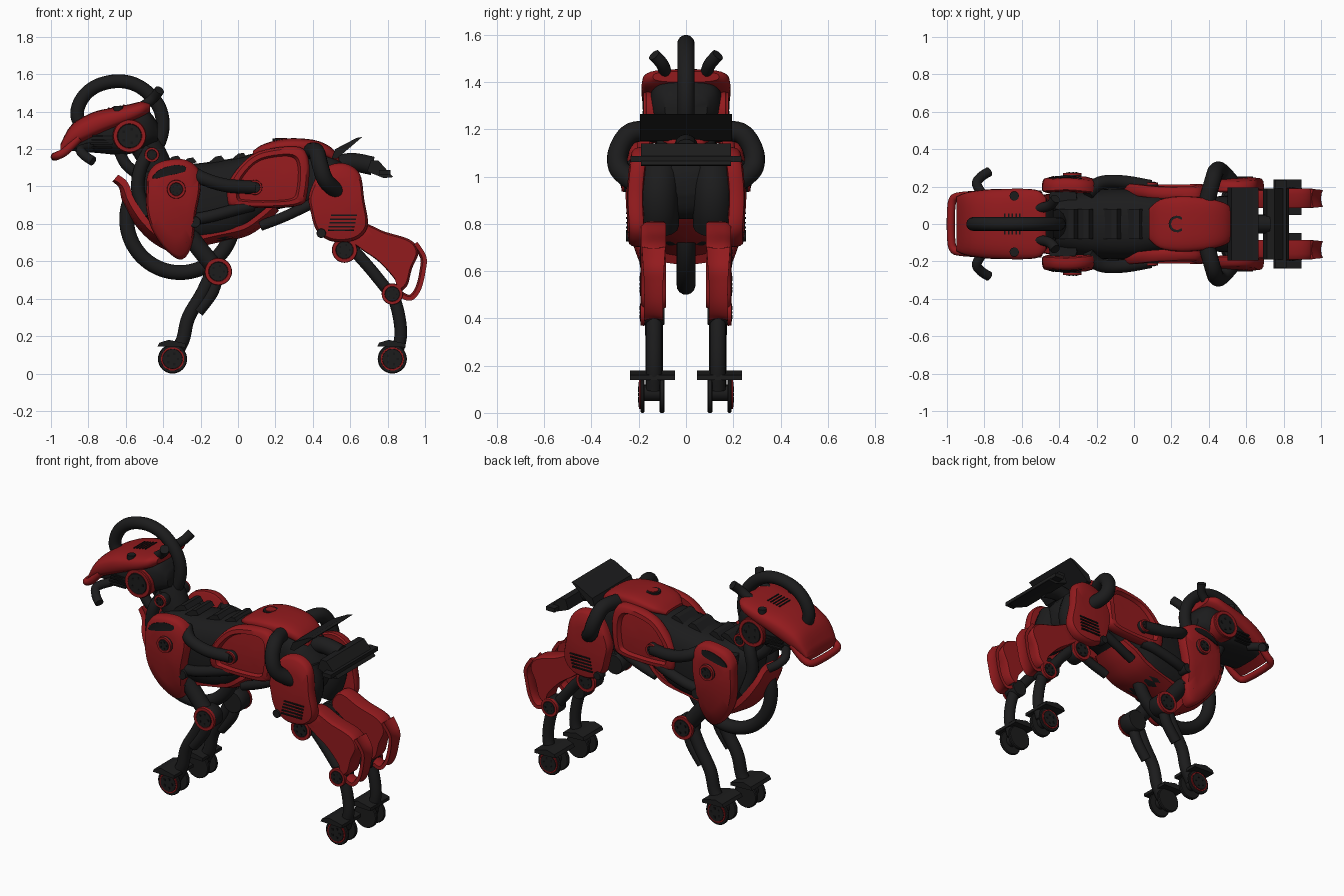
import bpy, bmesh, math
from mathutils import Vector

if "Cube" in bpy.data.objects:
    bpy.data.objects.remove(bpy.data.objects["Cube"])

def mat(name, c):
    m = bpy.data.materials.new(name)
    m.diffuse_color = (*c, 1)
    m.use_nodes = True
    m.node_tree.nodes["Principled BSDF"].inputs["Base Color"].default_value = m.diffuse_color
    return m

RED = mat("red armour", (0.29, 0.0105, 0.0125))
BLACK = mat("black frame", (0.0115, 0.0115, 0.012))
DARK = mat("dark vents", (0.0075, 0.0075, 0.008))

def spline(pts, n=5, closed=False):
    """Catmull-Rom through points of any dimension."""
    k, out = len(pts), []
    for i in range(k if closed else k - 1):
        g = (lambda j: pts[j % k]) if closed else (lambda j: pts[max(0, min(k - 1, j))])
        a, b, c, d = g(i - 1), g(i), g(i + 1), g(i + 2)
        for s in range(n):
            t = s / n
            out.append(tuple(0.5 * (2 * q + (r - p) * t + (2 * p - 5 * q + 4 * r - w) * t * t
                       + (3 * q - p - 3 * r + w) * t ** 3) for p, q, r, w in zip(a, b, c, d)))
    return out if closed else out + [tuple(pts[-1])]

def skin(name, rings, m, smooth=True):
    """Bridge closed rings of points and cap both ends with a fan."""
    bm = bmesh.new()
    vs = [[bm.verts.new(p) for p in r] for r in rings]
    n = len(rings[0])
    for a, b in zip(vs, vs[1:]):
        for i in range(n):
            bm.faces.new((a[i], a[(i + 1) % n], b[(i + 1) % n], b[i]))
    for r, pts in ((vs[0], rings[0]), (vs[-1], rings[-1])):
        c = bm.verts.new(sum((Vector(p) for p in pts), Vector()) / n)
        for i in range(n):
            bm.faces.new((r[i], r[(i + 1) % n], c))
    bmesh.ops.recalc_face_normals(bm, faces=bm.faces)
    me = bpy.data.meshes.new(name)
    bm.to_mesh(me)
    bm.free()
    me.materials.append(m)
    ob = bpy.data.objects.new(name, me)
    bpy.context.collection.objects.link(ob)
    if smooth:
        bpy.ops.object.select_all(action='DESELECT')
        bpy.context.view_layer.objects.active = ob
        ob.select_set(True)
        bpy.ops.object.shade_smooth_by_angle(angle=math.radians(40))
    return ob

def tube(name, pts, r, m=BLACK, n=14):
    p = [Vector(q) for q in spline(pts, 6)]
    rings, up = [], None
    for i, q in enumerate(p):
        t = (p[min(i + 1, len(p) - 1)] - p[max(i - 1, 0)]).normalized()
        if up is None:
            up = t.orthogonal()
        up = (up - t * up.dot(t)).normalized()
        side = t.cross(up)
        rings.append([q + r * (up * math.cos(a) + side * math.sin(a))
                      for a in (2 * math.pi * k / n for k in range(n))])
    return skin(name, rings, m)

def panel(name, pts, y0, y1, s=1, m=RED, curved=True, recess=False, bulge=0, zc=0, bx=0):
    """Outline in x,z given thickness along y, with softened outer edge and optional recess."""
    o = spline(pts, 5, True) if curved else pts
    cx, cz = (sum(p[i] for p in o) / len(o) for i in (0, 1))
    steps = [(0.96, y0), (1, y0 + 0.01), (1, y1 - 0.03), (0.975, y1 - 0.01), (0.92, y1)]
    if not curved:
        steps = [(1, y0), (1, y1)]
    else:
        steps += [(.6, y1)]
    if recess:
        steps[-1:] = [(0.78, y1), (0.72, y1 - 0.025), (0.4, y1 - 0.025)]
    rings = []
    for f, y in steps:
        ring = [(cx + (x - cx) * f, cz + (z - cz) * f) for x, z in o]
        rings.append([(x, s * (y - bulge * (z - zc) ** 2 - bx * (x - cx) ** 2), z) for x, z in ring])
    return skin(name, rings, m, curved)

def loft(name, st, m, e=3.0):
    """Superellipse sections: x, bottom z, top z, half width."""
    rings = []
    for x, b, t, w in spline(st, 4):
        rings.append([(x, w * math.copysign(abs(math.cos(a)) ** (2 / e), math.cos(a)),
                       (b + t) / 2 + (t - b) / 2 * math.copysign(abs(math.sin(a)) ** (2 / e), math.sin(a)))
                      for a in (2 * math.pi * k / 28 for k in range(28))])
    return skin(name, rings, m)

def ribbon(name, pts, t, m=RED, yc=0):
    """Bent strip along x,z,half width points, thickness t, softly curved across."""
    p, rings = spline(pts, 5), []
    for i, (x, z, w) in enumerate(p):
        a, b = p[max(i - 1, 0)], p[min(i + 1, len(p) - 1)]
        d = Vector((b[0] - a[0], b[1] - a[1])).normalized()
        nx, nz = -d.y, d.x
        cs = [(f, h) for h in (-1, 1) for f in ((-1, -.6, 0, .6, 1) if h < 0 else (1, .6, 0, -.6, -1))]
        rings.append([(x + nx * (h * t / 2 + w * .25 * f * f), yc + f * w,
                       z + nz * (h * t / 2 + w * .25 * f * f)) for f, h in cs])
    return skin(name, rings, m)

def disc(name, x, z, r, y0, y1, s=1, m=BLACK, rim=None, rr=0.012):
    """Wheel or joint facing y, with an optional red rim ring on the outer face."""
    def c(q, y):
        return [(x + q * math.cos(k * math.pi / 16), s * y, z + q * math.sin(k * math.pi / 16)) for k in range(32)]
    skin(name, [c(r * .94, y0), c(r, y0 + .005), c(r, y1 - .005), c(r * .94, y1)], m)
    if rim:
        skin(name + " rim", [c(rim + rr, y1 - .01), c(rim + rr * .8, y1 + .007), c(rim - rr * .8, y1 + .007),
                             c(rim - rr, y1 + .001)], RED)
        skin(name + " cap", [c(rim - rr, y1), c(rim - rr * 1.1, y1 + .009)], BLACK)
        for k in range(5):
            a = k * 2 * math.pi / 5
            q = rim * .5
            box(name + " spoke", (x + q * math.cos(a), s * (y1 + .009), z + q * math.sin(a)),
                (r * .16, .006, r * .16), DARK)

def box(name, c, d, m=BLACK):
    x, y, z = c
    a, b, h = (v / 2 for v in d)
    return skin(name, [[(x - a, y + f, z - h), (x + a, y + f, z - h), (x + a, y + f, z + h), (x - a, y + f, z + h)]
                       for f in (-b, b)], m, False)

# torso, rear and neck
loft("torso", [(-.5, .82, 1.08, .1), (-.4, .75, 1.12, .15), (-.25, .7, 1.12, .18), (-.03, .72, 1.15, .19),
               (.1, .8, 1.18, .165), (.22, .88, 1.19, .145), (.36, .88, 1.2, .14), (.5, .82, 1.17, .15),
               (.58, .85, 1.1, .12), (.62, .93, 1.05, .08)], BLACK)
tube("neck", [(-.55, 0, 1.3), (-.47, 0, 1.18), (-.42, 0, 1.06), (-.4, 0, .95)], .085)
for x, z in ((-.42, 1.12), (-.34, 1.11), (-.19, 1.12), (-.07, 1.135)):
    panel("spine fin", [(x, z - .02), (x + .12, z + .02), (x + .1, z + .045), (x + .07, z + .04)],
          -.08, .08, m=BLACK, curved=False)
ribbon("chest plate", [(-.66, 1.04, .05), (-.62, 1.0, .08), (-.6, .92, .12), (-.54, .81, .15), (-.44, .71, .16),
                       (-.3, .64, .14)], .035)
ribbon("belly plate", [(-.3, .67, .13), (-.12, .71, .15), (.04, .745, .16), (.14, .81, .16), (.21, .88, .13)], .025)
tube("chest ring", [(-.31 + .285 * math.cos(a), 0, .825 + .285 * math.sin(a))
                    for a in (math.radians(d) for d in range(150, 386, 15))], .04)

# head
loft("jaw", [(-.89, 1.19, 1.25, .12), (-.76, 1.18, 1.35, .15), (-.6, 1.17, 1.4, .16), (-.49, 1.21, 1.41, .14),
             (-.43, 1.24, 1.34, .09)], BLACK)
loft("helmet", [(-.95, 1.17, 1.225, .145), (-.89, 1.2, 1.33, .17), (-.78, 1.25, 1.395, .185),
                (-.68, 1.295, 1.42, .188), (-.58, 1.335, 1.44, .188), (-.51, 1.37, 1.455, .178),
                (-.47, 1.4, 1.445, .14)], RED)
half = [(-.85, .155, 1.26), (-.92, .15, 1.19), (-.965, .135, 1.165), (-.978, .07, 1.16)]
tube("snout loop", half + [(x, -y, z) for x, y, z in reversed(half)], .022, RED)
tube("mane ring", [(-.81, 0, 1.28), (-.86, 0, 1.38), (-.83, 0, 1.475), (-.75, 0, 1.54), (-.63, 0, 1.563),
                   (-.52, 0, 1.53), (-.43, 0, 1.44), (-.402, 0, 1.33), (-.43, 0, 1.22), (-.5, 0, 1.13)], .037)
for i in range(5):
    box("forehead vent", (-.69 + i * .02, 0, 1.411 + i * .004), (.008, .11, .022), DARK)

# saddle and tail
loft("saddle", [(.08, 1.16, 1.19, .08), (.14, 1.17, 1.228, .13), (.26, 1.17, 1.257, .148), (.4, 1.17, 1.25, .135),
                (.49, 1.14, 1.215, .11), (.54, 1.1, 1.16, .07)], RED)
tube("saddle cap", [(.23, 0, 1.2), (.23, 0, 1.256)], .045, BLACK)
tube("saddle cap centre", [(.23, 0, 1.2), (.23, 0, 1.26)], .032, RED)
panel("upper tail plate", [(.5, 1.15), (.53, 1.15), (.665, 1.265), (.635, 1.26), (.52, 1.2)], -.195, .195,
      m=BLACK, curved=False)
panel("lower tail plate", [(.69, 1.08), (.71, 1.14), (.75, 1.14), (.83, 1.05), (.78, 1.045)], -.19, .19,
      m=BLACK, curved=False)
box("tail tip", (.785, 0, 1.075), (.06, .47, .025))
tube("tail stem", [(.48, 0, 1.1), (.6, 0, 1.13), (.72, 0, 1.11)], .05)

for s, side in ((1, " left"), (-1, " right")):
    def T(name, pts, r, m=BLACK):
        tube(name + side, [(x, s * y, z) for x, y, z in pts], r, m)

    def P(name, pts, a, b, **k):
        panel(name + side, pts, a, b, s, **k)

    def D(name, *a, **k):
        disc(name + side, *a, s=s, **k)

    # head details
    D("eye", -.58, 1.27, .09, .1, .172, m=RED, rim=.076)
    for i in range(4):
        box("cheek vent" + side, (-.735 + i * .006, s * .152, 1.21 + i * .02), (.12, .02, .009), DARK)
    T("horn", [(-.6, .08, 1.39), (-.51, .085, 1.43), (-.45, .1, 1.475), (-.42, .135, 1.515)], .027)
    T("tusk", [(-.79, .13, 1.21), (-.84, .21, 1.195), (-.82, .25, 1.165), (-.775, .28, 1.135)], .026)
    T("brow bolt", [(-.64, .15, 1.38), (-.64, .15, 1.43)], .025)
    # neck hoses
    T("neck hose", [(-.47, .07, 1.2), (-.52, .1, 1.1), (-.535, .1, .98), (-.49, .11, .84)], .036)
    T("throat hose", [(-.64, .05, 1.2), (-.6, .06, 1.12), (-.53, .06, 1.06)], .03)
    D("neck bolt", -.46, 1.17, .04, .07, .12, rim=.033, rr=.007)
    # shoulder
    P("shoulder armour", [(-.49, .99), (-.48, 1.07), (-.42, 1.13), (-.29, 1.145), (-.21, 1.09), (-.2, .99),
                          (-.225, .85), (-.245, .69), (-.3, .61), (-.38, .655), (-.46, .77), (-.49, .88)],
      .2, .265, bulge=.7, zc=.95, bx=1.3)
    P("shoulder slot", [(-.46, 1.04), (-.43, 1.085), (-.35, 1.115), (-.28, 1.11), (-.28, 1.08), (-.36, 1.06)],
      .21, .267, m=DARK, bulge=.7, zc=.95, bx=1.3)
    D("shoulder bolt", -.33, .985, .05, .22, .266, rim=.042, rr=.008)
    T("shoulder frame", [(-.38, .14, 1.08), (-.37, .14, .95), (-.33, .14, .8), (-.28, .14, .7)], .075)
    # side pipes
    T("upper pipe", [(-.25, .16, 1.08), (-.18, .22, 1.04), (-.06, .225, 1.005), (.09, .2, .995)], .036)
    T("lower pipe", [(-.26, .18, .82), (-.15, .2, .84), (.0, .19, .88), (.08, .17, .9)], .032)
    D("pipe bolt", -.23, .81, .03, .17, .235)
    T("belly rod", [(.12, .12, .79), (.25, .13, .84), (.42, .13, .92)], .028)
    # flank and hip
    P("flank armour", [(-.055, .91), (-.045, 1.03), (.05, 1.15), (.16, 1.2), (.33, 1.21), (.38, 1.13),
                       (.37, .96), (.33, .9), (.16, .885), (0, .89)], .155, .215, recess=True, bulge=.5, zc=1.0)
    D("flank bolt", .09, .995, .04, .17, .215, rim=.034, rr=.006)
    T("hip tube", [(.39, .12, 1.19), (.42, .23, 1.185), (.44, .285, 1.11), (.47, .28, 1.03), (.54, .2, .965)], .044)
    T("rump", [(.53, .115, .79), (.57, .115, .86), (.58, .115, .94), (.55, .11, 1.03)], .085)
    # hind leg
    P("thigh armour", [(.38, .96), (.45, 1.09), (.56, 1.125), (.65, 1.07), (.675, .93), (.695, .8), (.66, .735),
                       (.59, .705), (.49, .71), (.42, .765), (.39, .86)], .195, .255, bulge=.5, zc=.88, bx=.6)
    for i in range(5):
        box("thigh vent" + side, (.55 + i * .004, s * .249, .765 + i * .02), (.14, .012, .008), DARK)
    D("thigh bolt", .445, .75, .025, .2, .255)
    D("hind knee", .57, .66, .062, .09, .185, rim=.057, rr=.011)
    T("hind rod", [(.56, .13, .72), (.69, .13, .58), (.82, .13, .42)], .032)
    P("shin armour", [(.59, .73), (.65, .81), (.78, .76), (.92, .715), (.965, .65), (.93, .56), (.905, .47),
                      (.86, .44), (.84, .5), (.75, .6), (.65, .67)], .085, .19)
    ribbon("shin loop" + side, [(.94, .69, .05), (.985, .62, .045), (.982, .55, .04), (.96, .46, .04),
                                (.92, .41, .04), (.87, .43, .04)], .022, RED, s * .137)
    D("hock", .825, .425, .053, .09, .185, rim=.048, rr=.009)
    T("hind cannon", [(.83, .135, .42), (.86, .135, .31), (.87, .135, .2), (.845, .135, .1)], .034)
    # front leg
    T("upper arm", [(-.26, .14, .74), (-.2, .14, .66), (-.11, .14, .55)], .048)
    D("front knee", -.105, .545, .068, .09, .185, rim=.062, rr=.011)
    T("front cannon", [(-.12, .135, .58), (-.19, .135, .43), (-.265, .135, .3), (-.295, .135, .18),
                       (-.34, .135, .1)], .037)
    T("front tendon", [(-.11, .14, .52), (-.14, .14, .43), (-.215, .14, .33)], .033)
    # feet
    for part, x in (("front", -.35), ("hind", .825)):
        D(part + " inner wheel", x, .078, .078, .09, .113)
        D(part + " outer wheel", x, .078, .078, .175, .192, rim=.058, rr=.005)
        T(part + " axle", [(x, .09, .085), (x, .18, .085)], .035)
        panel(part + " foot pad" + side, [(x - .08, .145), (x + .07, .14), (x + .07, .16), (x - .02, .18),
                                          (x - .07, .165)], .047, .238, s, BLACK, False)
